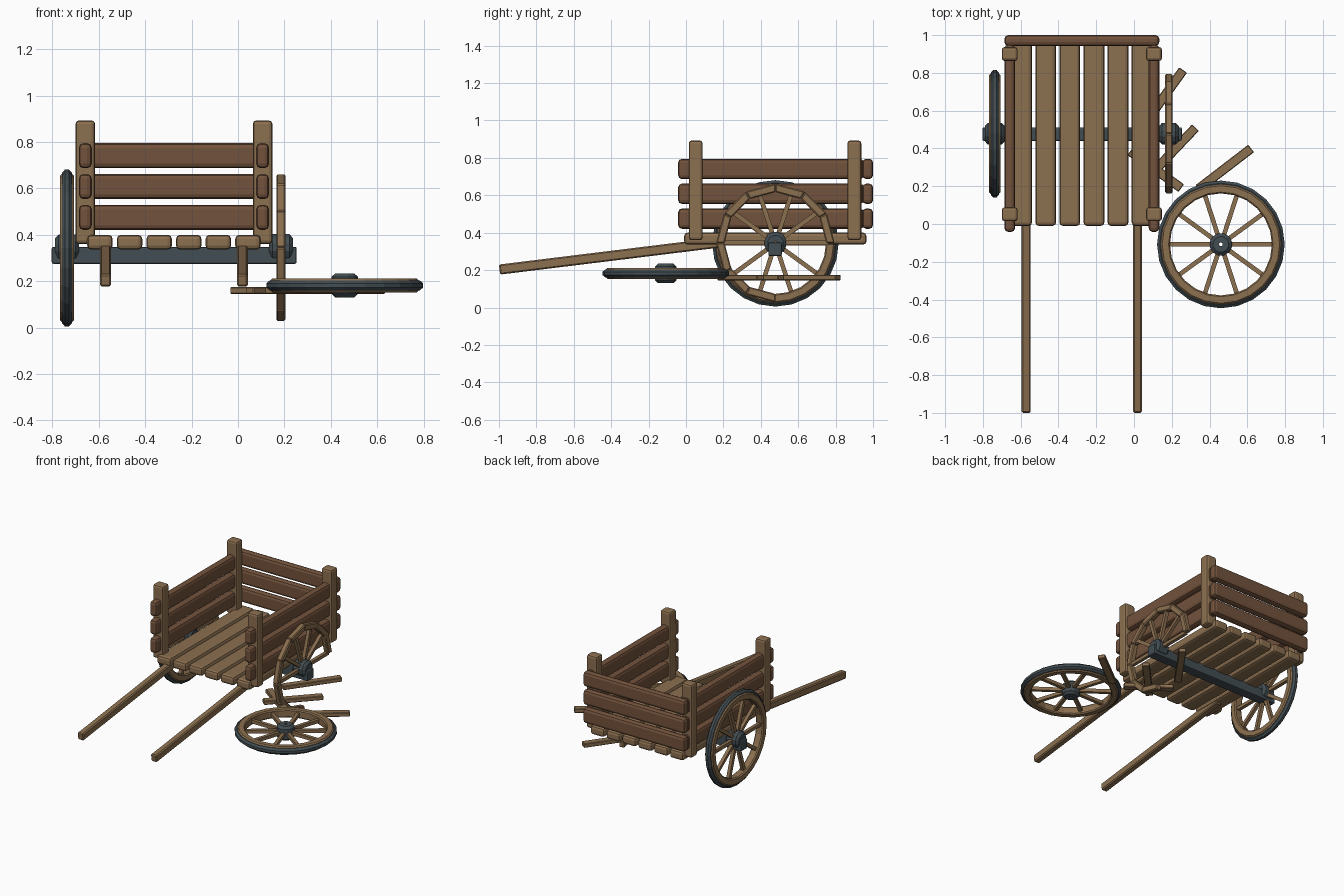
import bpy, bmesh
from math import pi, cos, sin, radians, atan2
from mathutils import Matrix, Vector

if "Cube" in bpy.data.objects:
    bpy.data.objects.remove(bpy.data.objects["Cube"])


def material(name, rgb):
    m = bpy.data.materials.new(name)
    m.diffuse_color = (*rgb, 1)
    m.use_nodes = True
    m.node_tree.nodes["Principled BSDF"].inputs["Base Color"].default_value = m.diffuse_color
    return m


LIGHT = material("light_wood", (0.26, 0.16, 0.08))
DARK = material("dark_wood", (0.17, 0.085, 0.045))
METAL = material("dark_metal", (0.055, 0.075, 0.085))


def finish(name, bm, mat, bevel=0, segments=2, matrix=None):
    bmesh.ops.recalc_face_normals(bm, faces=bm.faces[:])
    me = bpy.data.meshes.new(name)
    bm.to_mesh(me)
    bm.free()
    ob = bpy.data.objects.new(name, me)
    bpy.context.collection.objects.link(ob)
    me.materials.append(mat)
    if matrix:
        ob.matrix_world = matrix
    if bevel:
        mod = ob.modifiers.new("edge", "BEVEL")
        mod.width, mod.segments = bevel, segments
    return ob


def box(name, x, y, z, mat, bevel=0.018):
    """Bevelled block from (min, max) ranges."""
    bm = bmesh.new()
    bmesh.ops.create_cube(bm, size=1)
    for v in bm.verts:
        v.co = [(r[0] + r[1]) / 2 + c * (r[1] - r[0]) for r, c in zip((x, y, z), v.co)]
    return finish(name, bm, mat, bevel)


def beam(name, a, b, width, height, mat, bevel=0.005):
    """Straight bar from a to b, kept level across."""
    a, b = Vector(a), Vector(b)
    along = (b - a).normalized()
    side = along.cross(Vector((0, 0, 1))).normalized()
    up = side.cross(along)
    m = Matrix((along, side, up)).transposed().to_4x4()
    m.translation = (a + b) / 2
    bm = bmesh.new()
    bmesh.ops.create_cube(bm, size=1)
    bmesh.ops.scale(bm, vec=((b - a).length, width, height), verts=bm.verts)
    return finish(name, bm, mat, bevel, 1, m)


def lathe(name, profile, sides, mat, matrix, phase=0.0):
    """Closed (x, radius) profile turned about the x axis."""
    bm = bmesh.new()
    rings = []
    for i in range(sides):
        a = 2 * pi * i / sides + phase
        rings.append([bm.verts.new((x, r * cos(a), r * sin(a))) for x, r in profile])
    n = len(profile)
    for i in range(sides):
        p, q = rings[i], rings[(i + 1) % sides]
        for j in range(n):
            bm.faces.new((p[j], p[(j + 1) % n], q[(j + 1) % n], q[j]))
    return finish(name, bm, mat, matrix=matrix)


def hub(name, matrix):
    lathe(name, [(-.052, .01), (-.052, .042), (-.036, .06), (.036, .06),
                 (.052, .042), (.052, .01)], 12, METAL, matrix, pi / 12)


def spokes(name, angles, matrix):
    bm = bmesh.new()
    for d in angles:
        rot = Matrix.Rotation(radians(d), 4, 'X') @ Matrix.Translation((0, .165, 0))
        bmesh.ops.create_cube(bm, size=1, matrix=rot @ Matrix.Diagonal((.024, .24, .024, 1)))
    finish(name, bm, LIGHT, matrix=matrix)


def wheel(name, matrix, phase):
    lathe(name + "_rim", [(-.03, .277), (-.022, .27), (.022, .27), (.03, .277), (.03, .311),
                          (.022, .319), (-.022, .319), (-.03, .311)], 24, LIGHT, matrix)
    lathe(name + "_tyre", [(-.021, .31), (.021, .31), (.021, .324), (.009, .338),
                           (-.009, .338), (-.021, .324)], 24, METAL, matrix)
    spokes(name + "_spokes", [phase + 36 * i for i in range(10)], matrix)
    hub(name + "_hub", matrix)


MID = -0.276   # centre line of the cart body

# bed planks
for i in range(6):
    c = MID + (i - 2.5) * .1276
    box(f"bed_plank_{i+1}", (c - .055, c + .055), (-.01, .965), (.336, .4), LIGHT)

# corner posts and side boards
for s, label in ((-1, "left"), (1, "right")):
    c = MID + s * .382
    for y, end in ((.052, "front"), (.9, "back")):
        box(f"{end}_{label}_post", (c - .042, c + .042), (y - .037, y + .037), (.36, .893), LIGHT, .015)
    for k in range(3):
        z = .475 + k * .133
        box(f"{label}_side_board_{k+1}", (c - .028, c + .028), (-.042, .95), (z - .054, z + .054), DARK, .02)
    # pulling shafts
    x = MID + s * .295
    beam(f"{label}_shaft", (x, -.997, .203), (x, .2, .35), .047, .054, LIGHT, .007)

# back boards
for k in range(3):
    z = .475 + k * .133
    box(f"back_board_{k+1}", (MID - .41, MID + .41), (.943, 1.0), (z - .054, z + .054), DARK, .02)

# axle
box("axle", (-.803, .253), (.44, .512), (.275, .348), METAL, .008)

# sound wheel on the left, loose wheel lying on the right
wheel("left_wheel", Matrix.Translation((-.737, .478, .343)), 0)
wheel("loose_wheel", Matrix.Translation((.46, -.108, .182)) @ Matrix.Rotation(-pi / 2, 4, 'Y'), 90)

# broken wheel: straight rim pieces over three quarters of a turn
broken = Matrix.Translation((.185, .478, .345))
hub("broken_wheel_hub", broken)
spokes("broken_wheel_spokes", [0, 36, 72, 108, 144, 180], broken)
for i in range(9):
    a, b = radians(30 * i), radians(30 * i + 30)
    bm = bmesh.new()
    loops = [[bm.verts.new((x, r * cos(t), r * sin(t)))
              for x, r in ((-.02, .272), (.02, .272), (.02, .317), (-.02, .317))] for t in (a, b)]
    for j in range(4):
        k = (j + 1) % 4
        bm.faces.new((loops[0][j], loops[0][k], loops[1][k], loops[1][j]))
    bm.faces.new(loops[0])
    bm.faces.new(loops[1])
    finish(f"broken_rim_piece_{i+1}", bm, LIGHT, .006, 1, broken)

# fallen sticks
for i, (a, b) in enumerate((((.34, .185), (.62, .4)), ((.05, .22), (.325, .51)),
                            ((-.02, .385), (.25, .19)), ((.02, .48), (.26, .815)))):
    beam(f"fallen_stick_{i+1}", (*a, .16), (*b, .16), .05, .03, LIGHT, .004)
